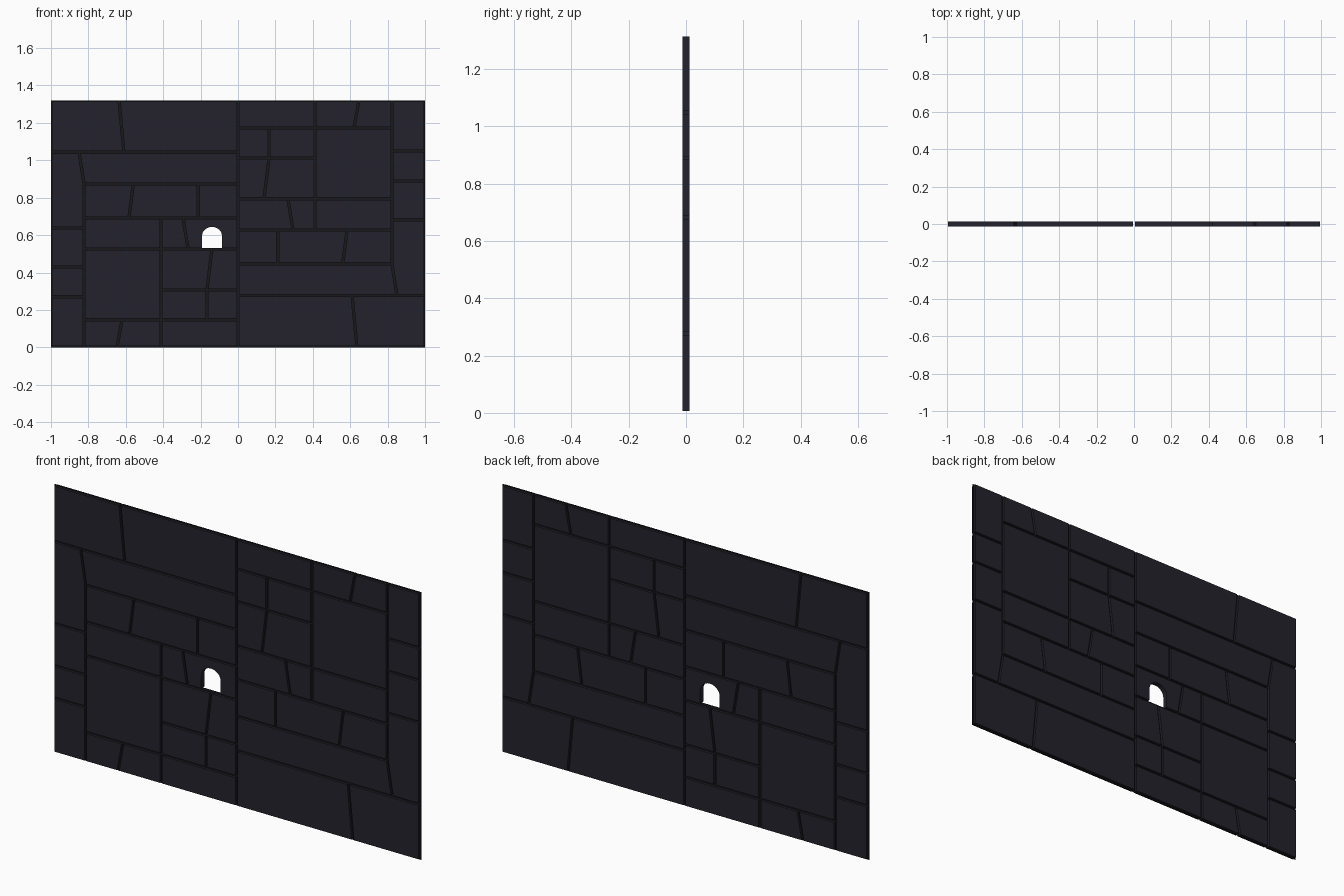
import bpy, bmesh, math
from mathutils import Vector

cube = bpy.data.objects.get("Cube")
if cube:
    bpy.data.objects.remove(cube, do_unlink=True)

HEIGHT = 1.32
GAP = 0.006        # half of a joint
DEPTH = 0.0125     # half thickness of the blocks


def make_material(name, colour):
    mat = bpy.data.materials.new(name)
    mat.use_nodes = True
    mat.diffuse_color = colour
    node = mat.node_tree.nodes["Principled BSDF"]
    node.inputs["Base Color"].default_value = colour
    node.inputs["Roughness"].default_value = 0.9
    return mat


stone = make_material("dark slate", (0.017, 0.016, 0.025, 1))
mortar = make_material("black mortar", (0.009, 0.009, 0.011, 1))


def inset(points, amount):
    """Move every edge of a counter-clockwise outline inwards."""
    pts = [Vector(p) for p in points]
    result = []
    for i, p in enumerate(pts):
        a = (p - pts[i - 1]).normalized()
        b = (pts[(i + 1) % len(pts)] - p).normalized()
        na, nb = Vector((-a.y, a.x)), Vector((-b.y, b.x))
        result.append(p + (na + nb) * amount / (1 + na.dot(nb)))
    return result


def add_slab(bm, points, depth):
    """Extrude an outline in x and z to both sides of y = 0."""
    front = bm.faces.new([bm.verts.new((x, -depth, z)) for x, z in points])
    geom = bmesh.ops.extrude_face_region(bm, geom=[front], use_keep_orig=True)["geom"]
    moved = [v for v in geom if isinstance(v, bmesh.types.BMVert)]
    bmesh.ops.translate(bm, vec=(0, 2 * depth, 0), verts=moved)


def finish(bm, name, mat):
    bmesh.ops.recalc_face_normals(bm, faces=bm.faces)
    mesh = bpy.data.meshes.new(name)
    bm.to_mesh(mesh)
    bm.free()
    mesh.materials.append(mat)
    obj = bpy.data.objects.new(name, mesh)
    bpy.context.collection.objects.link(obj)
    return obj


def block(z0, z1, left, right):
    """Four-sided outline; a side is one x, or a pair of bottom and top x."""
    lb, lt = left if isinstance(left, tuple) else (left, left)
    rb, rt = right if isinstance(right, tuple) else (right, right)
    return [(lb, z0), (rb, z0), (rt, z1), (lt, z1)]


def row(z0, z1, *sides):
    return [block(z0, z1, a, b) for a, b in zip(sides, sides[1:])]


# Joint positions of one half of the wall
COL, MID = -0.823, -0.411
Z1, Z2, Z3, Z4, Z5, Z6 = 0.147, 0.307, 0.526, 0.692, 0.873, 1.043
SLANT = (COL, -0.85)

outlines = []
outlines += row(Z6, HEIGHT, -1, (-0.61, -0.636), 0)
outlines += row(Z5, Z6, SLANT, 0)
outlines += row(Z4, Z5, COL, (-0.583, -0.56), -0.213, 0)
outlines += row(Z3, Z4, COL, MID, (-0.267, -0.294))
outlines += row(Z1, Z3, COL, MID)
outlines += row(Z2, Z3, MID, (-0.166, -0.139), 0)
outlines += row(Z1, Z2, MID, -0.166, 0)
outlines += row(0, Z1, COL, (-0.647, -0.62), MID, 0)

# End column, its tall top block leaning at the upper corner
edge = [0, 0.27, 0.43, 0.638]
for low, high in zip(edge, edge[1:]):
    outlines += row(low, high, -1, COL)
outlines.append([(-1, edge[-1]), (COL, edge[-1]), (COL, Z5), (-0.85, Z6), (-1, Z6)])

# Small arched opening, left to right
window_block = block(Z3, Z4, (-0.267, -0.294), 0)
sill = Z3 + GAP
CX, R, SPRING = -0.139, 0.053, 0.597
arch = [(CX - R, sill)]
for i in range(13):
    t = math.pi * (1 - i / 12)
    arch.append((CX + R * math.cos(t), SPRING + 0.047 * math.sin(t)))
arch.append((CX + R, sill))

# Stone blocks: the second half is the first one turned half a circle
for name, turned in (("right_blocks", False), ("left_blocks", True)):
    bm = bmesh.new()
    for outline in outlines + [window_block]:
        shape = [tuple(p) for p in inset(outline, GAP)]
        if outline is window_block and not turned:
            shape = shape[:1] + arch + shape[1:]
        if turned:
            shape = [(-x, HEIGHT - z) for x, z in shape]
        add_slab(bm, shape, DEPTH)
    finish(bm, name, stone)

# Thin mortar sheet, split at the sill so the opening passes through
bm = bmesh.new()
add_slab(bm, block(0, sill, -1, 1), 0.0005)
upper = block(sill, HEIGHT, -1, 1)
add_slab(bm, upper[:1] + arch + upper[1:], 0.0005)
finish(bm, "mortar_sheet", mortar)
